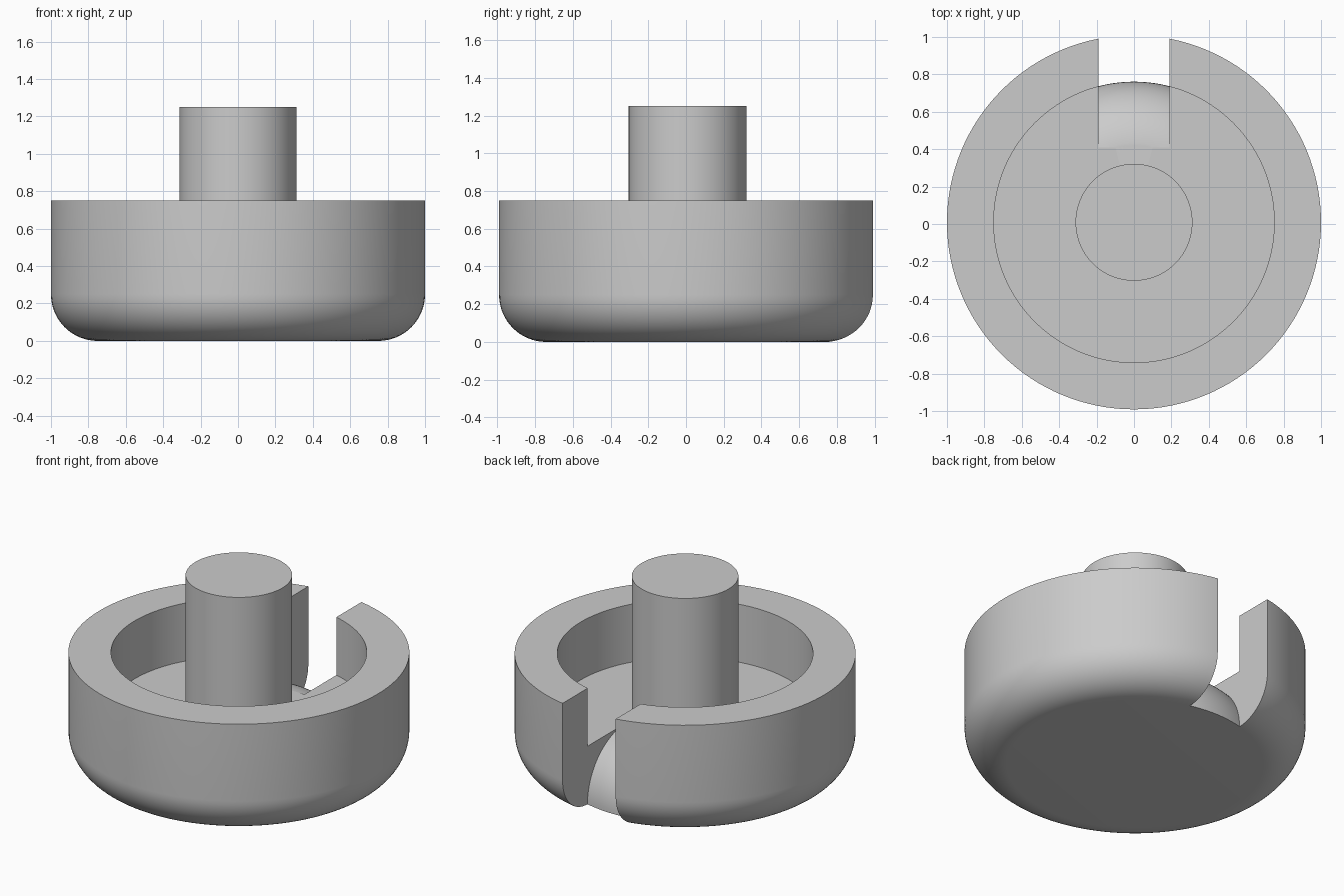
import bpy, bmesh, math
from mathutils import Vector

if "Cube" in bpy.data.objects:
    bpy.data.objects.remove(bpy.data.objects["Cube"])

SHIFT = 0.009      # the slot trims the back edge, so the axis sits a little back
SEGMENTS = 128
FLOOR = 0.375
SLOT_HALF = 0.19

grey = bpy.data.materials.new("plain grey")
grey.use_nodes = True
GREY = (0.6, 0.6, 0.6, 1)
grey.diffuse_color = GREY
grey.node_tree.nodes["Principled BSDF"].inputs["Base Color"].default_value = GREY


def arc(cx, cz, radius, start, end, steps=16):
    angles = [math.radians(start + (end - start) * i / steps) for i in range(steps + 1)]
    return [(cx + radius * math.cos(a), cz + radius * math.sin(a)) for a in angles]


def finish(name, bm):
    bmesh.ops.recalc_face_normals(bm, faces=bm.faces)
    mesh = bpy.data.meshes.new(name)
    bm.to_mesh(mesh)
    bm.free()
    mesh.materials.append(grey)
    obj = bpy.data.objects.new(name, mesh)
    obj.location.y = SHIFT
    bpy.context.collection.objects.link(obj)
    return obj


def lathe(name, profile):
    """Revolve a radius/height profile about the z axis."""
    bm = bmesh.new()
    verts = [bm.verts.new((r, 0, z)) for r, z in profile]
    edges = [bm.edges.new(pair) for pair in zip(verts, verts[1:])]
    bmesh.ops.spin(bm, geom=verts + edges, cent=(0, 0, 0), axis=(0, 0, 1),
                   angle=2 * math.pi, steps=SEGMENTS, use_merge=False)
    bmesh.ops.remove_doubles(bm, verts=bm.verts, dist=1e-5)
    return finish(name, bm)


def box(name, low, high):
    bm = bmesh.new()
    bmesh.ops.create_cube(bm, size=1)
    low, high = Vector(low), Vector(high)
    bmesh.ops.scale(bm, vec=high - low, verts=bm.verts)
    bmesh.ops.translate(bm, vec=(low + high) / 2, verts=bm.verts)
    return finish(name, bm)


def select_only(obj):
    bpy.ops.object.select_all(action='DESELECT')
    obj.select_set(True)
    bpy.context.view_layer.objects.active = obj


def subtract(obj, cutter):
    mod = obj.modifiers.new("cut", 'BOOLEAN')
    mod.operation = 'DIFFERENCE'
    mod.solver = 'EXACT'
    mod.object = cutter
    select_only(obj)
    bpy.ops.object.modifier_apply(modifier=mod.name)
    bpy.data.objects.remove(cutter)


# Bowl with rounded bottom edge and a flat-floored recess
bowl = lathe("bowl", [(0, 0)] + arc(0.75, 0.25, 0.25, -90, 0)
             + [(1, 0.75), (0.75, 0.75), (0.75, FLOOR), (0, FLOOR)])

# Back slot, which leaves a rounded core behind it
core = lathe("slot_core", [(0, -0.3), (0.752, -0.3)]
             + arc(FLOOR, 0, 0.377, 0, 90, 24)[:-1] + [(FLOOR, FLOOR), (0, FLOOR)])
slot = box("slot_cutter", (-SLOT_HALF, 0.4, -0.1), (SLOT_HALF, 1.2, 1))
subtract(slot, core)
subtract(bowl, slot)

# Centre post
post = lathe("centre_post", [(0, FLOOR - 0.01), (0.3125, FLOOR - 0.01),
                             (0.3125, 1.25), (0, 1.25)])

for obj in (bowl, post):
    select_only(obj)
    bpy.ops.object.shade_smooth_by_angle(angle=math.radians(30))
